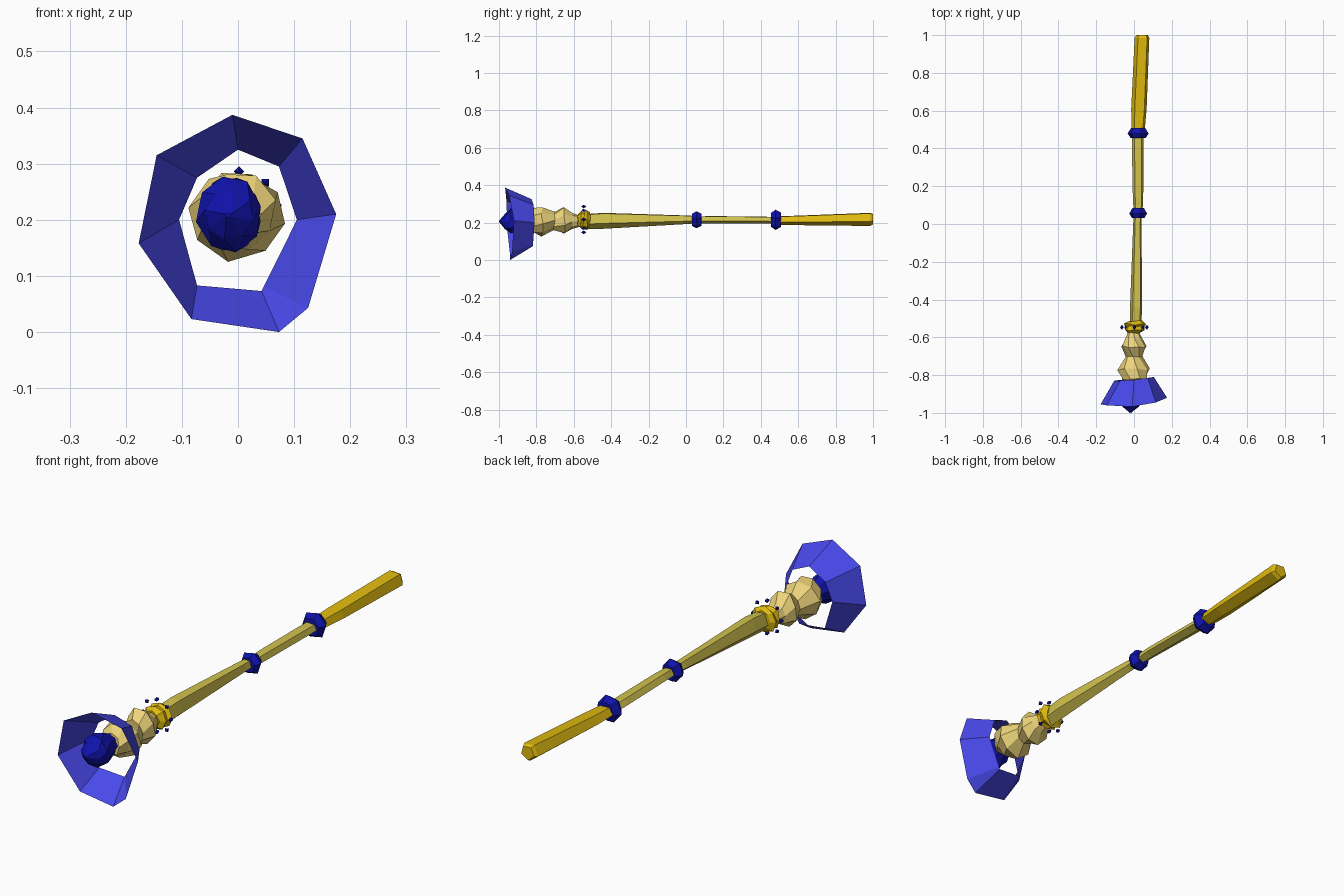
import bpy, math, random

random.seed(4)


def material(name, rgb):
    """Colour given as seen on screen, stored as linear light."""
    m = bpy.data.materials.new(name)
    m.diffuse_color = (*[c ** 2.2 for c in rgb], 1)
    return m


PALE = material("pale_gold", (0.93, 0.83, 0.48))
BRASS = material("brass", (0.82, 0.76, 0.31))
GOLD = material("gold", (0.88, 0.73, 0.09))
NAVY = material("navy", (0.09, 0.10, 0.67))
BLUE = material("blue", (0.29, 0.29, 0.92))


def make(name, verts, faces, mat):
    me = bpy.data.meshes.new(name)
    me.from_pydata(verts, [], faces)
    me.update()
    ob = bpy.data.objects.new(name, me)
    bpy.context.collection.objects.link(ob)
    me.materials.append(mat)
    return ob


def loft(name, rings, n, mat, phase=0.0, twist=0.0, rough=0.0):
    """Faceted tube along y; each ring is (y, centre x, centre z, radius x, radius z)."""
    verts, faces = [], []
    for i, (y, cx, cz, rx, rz) in enumerate(rings):
        for k in range(n):
            a = 2 * math.pi * k / n + phase + twist * i
            s = 1 + random.uniform(-rough, rough)
            verts.append((cx + rx * s * math.cos(a),
                          y + random.uniform(-rough, rough) * 0.08,
                          cz + rz * s * math.sin(a)))
    m = len(rings)
    for i in range(m - 1):
        for k in range(n):
            l = (k + 1) % n
            faces.append((i * n + k, (i + 1) * n + k, (i + 1) * n + l, i * n + l))
    faces += [tuple(range(n)), tuple(range((m - 1) * n, m * n))[::-1]]
    return make(name, verts, faces, mat)


# Shaft, five-sided with a flat top: tapered front, thin middle, thicker grip
FLAT = math.radians(50)
loft("shaft_front", [(-0.54, 0.008, 0.208, 0.032, 0.044), (-0.44, 0.012, 0.213, 0.034, 0.046),
                     (0.0, 0.018, 0.217, 0.023, 0.025), (0.06, 0.02, 0.217, 0.022, 0.021)],
     5, BRASS, phase=FLAT)
loft("shaft_middle", [(0.05, 0.022, 0.215, 0.024, 0.021), (0.14, 0.022, 0.217, 0.029, 0.021),
                      (0.40, 0.02, 0.215, 0.032, 0.020), (0.49, 0.02, 0.214, 0.032, 0.019)],
     5, BRASS, phase=FLAT)
loft("grip", [(0.48, 0.022, 0.213, 0.036, 0.024), (0.61, 0.027, 0.214, 0.043, 0.028),
              (0.985, 0.043, 0.22, 0.041, 0.038), (1.0, 0.043, 0.22, 0.032, 0.03)],
     5, GOLD, phase=FLAT)

# Blue bands around the shaft
for name, y, cx, r, h in (("band_middle", 0.058, 0.022, 0.048, 0.026),
                          ("band_grip", 0.482, 0.022, 0.057, 0.027)):
    loft(name, [(y - h, cx, 0.215, r * 0.7, r * 0.7), (y - h * 0.1, cx, 0.215, r, r),
                (y + h, cx, 0.215, r * 0.65, r * 0.7)], 6, NAVY, phase=0.2)

# Gold collar with a circle of small studs
loft("collar", [(-0.575, 0, 0.212, 0.035, 0.035), (-0.56, 0.003, 0.213, 0.053, 0.05),
                (-0.545, 0.003, 0.213, 0.048, 0.046), (-0.53, 0.005, 0.214, 0.06, 0.054),
                (-0.515, 0.006, 0.214, 0.036, 0.04)], 8, GOLD, rough=0.07)
for k in range(8):
    a = math.pi / 2 + k * math.pi / 4
    x, z = 0.002 + 0.066 * math.cos(a), 0.217 + 0.069 * math.sin(a)
    loft(f"stud_{k + 1}", [(-0.558, x, z, 0.002, 0.002), (-0.547, x, z, 0.0095, 0.0095),
                           (-0.535, x, z, 0.002, 0.002)], 4, NAVY, phase=a)

# Knobbly faceted head
loft("head", [(-0.85, 0, 0.21, 0.04, 0.045), (-0.822, 0, 0.213, 0.068, 0.073),
              (-0.77, 0, 0.207, 0.09, 0.078), (-0.705, 0, 0.207, 0.046, 0.05),
              (-0.65, 0, 0.213, 0.069, 0.072), (-0.605, 0, 0.208, 0.045, 0.045),
              (-0.56, 0, 0.207, 0.024, 0.028)],
     8, PALE, twist=0.3, rough=0.07)

# Cut gem at the tip
loft("gem", [(-0.998, -0.018, 0.208, 0.004, 0.004), (-0.965, -0.016, 0.208, 0.044, 0.045),
             (-0.935, -0.016, 0.21, 0.058, 0.069), (-0.895, -0.014, 0.21, 0.055, 0.064),
             (-0.83, -0.005, 0.21, 0.03, 0.035)], 8, NAVY, phase=0.2, twist=0.39, rough=0.04)

# Open flared hood: uneven outer rim in front, smaller inner rim behind
outer = [(-0.01, -0.967, 0.387), (0.115, -0.945, 0.345), (0.175, -0.92, 0.21),
         (0.125, -0.93, 0.043), (0.073, -0.94, 0.0), (-0.083, -0.94, 0.023),
         (-0.177, -0.955, 0.158), (-0.145, -0.96, 0.315)]
inner = [(0.0, -0.825, 0.325), (0.073, -0.815, 0.295), (0.105, -0.81, 0.2),
         (0.046, -0.818, 0.081), (0.042, -0.82, 0.073), (-0.073, -0.825, 0.083),
         (-0.105, -0.83, 0.2), (-0.073, -0.83, 0.275)]
make("hood", outer + inner,
     [(k, (k + 1) % 8, 8 + (k + 1) % 8, 8 + k) for k in range(8)], BLUE)
